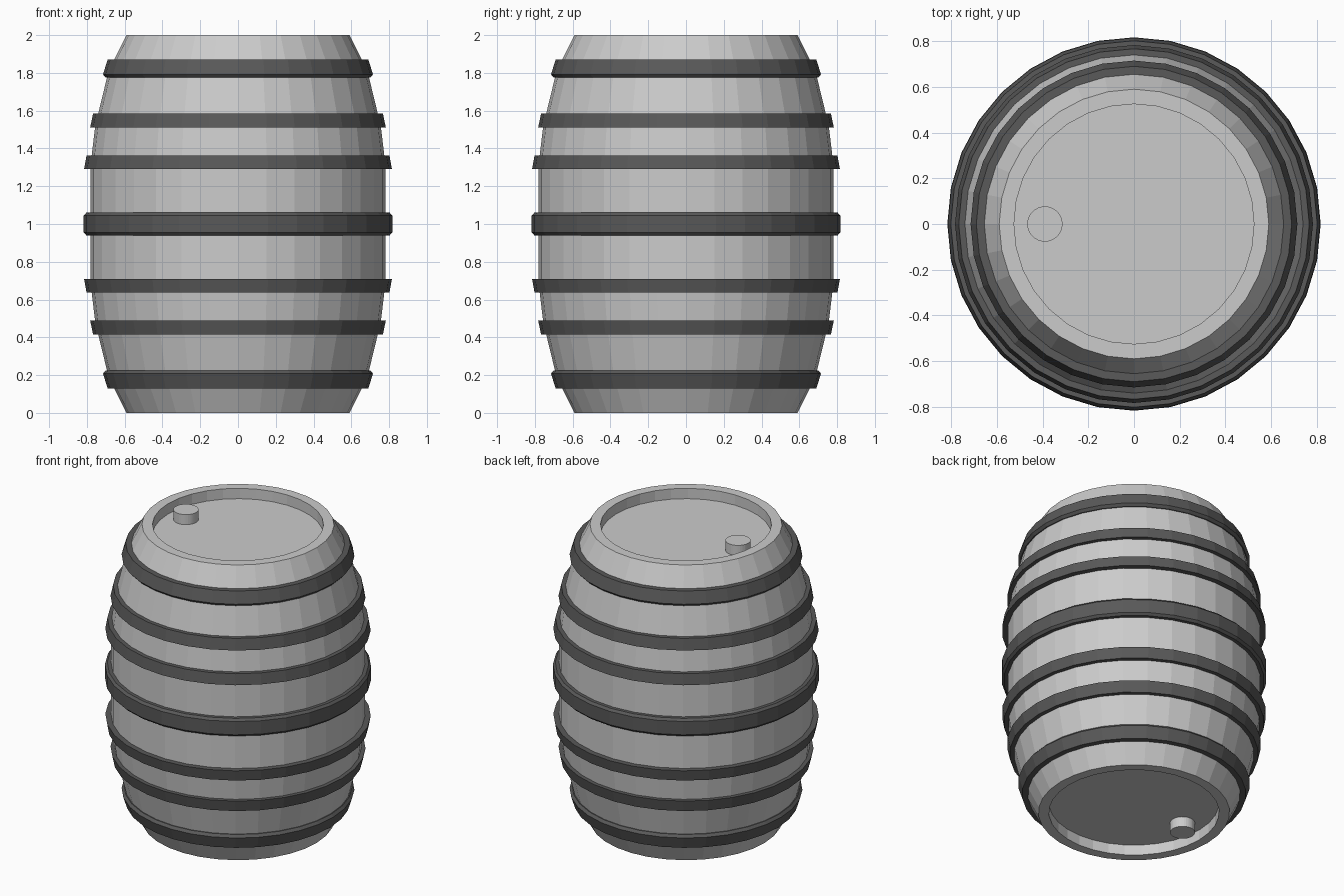
import bpy, bmesh
from math import cos, sin, pi

if "Cube" in bpy.data.objects:
    bpy.data.objects.remove(bpy.data.objects["Cube"])

SIDES = 32

dark = bpy.data.materials.new("dark_iron")
dark.diffuse_color = (0.1, 0.1, 0.1, 1)
dark.use_nodes = True
dark.node_tree.nodes["Principled BSDF"].inputs["Base Color"].default_value = dark.diffuse_color


def lathe(name, profile, closed=False, mat=None, sides=SIDES, x=0.0):
    """Spin (radius, z) points about a vertical axis at x; r = 0 makes a pole."""
    bm = bmesh.new()
    rings = []
    for r, z in profile:
        if r == 0:
            rings.append([bm.verts.new((x, 0, z))] * sides)
        else:
            rings.append([bm.verts.new((x + r * cos(2 * pi * i / sides),
                                        r * sin(2 * pi * i / sides), z))
                          for i in range(sides)])
    pairs = list(zip(rings, rings[1:]))
    if closed:
        pairs.append((rings[-1], rings[0]))
    for a, b in pairs:
        for i in range(sides):
            j = (i + 1) % sides
            bm.faces.new(dict.fromkeys((a[i], a[j], b[j], b[i])))
    bmesh.ops.recalc_face_normals(bm, faces=bm.faces)
    # merge the coplanar lid triangles into single faces
    bmesh.ops.dissolve_limit(bm, angle_limit=0.001, verts=bm.verts, edges=bm.edges)
    mesh = bpy.data.meshes.new(name)
    bm.to_mesh(mesh)
    bm.free()
    ob = bpy.data.objects.new(name, mesh)
    bpy.context.collection.objects.link(ob)
    if mat:
        mesh.materials.append(mat)
    return ob


def flip(profile):
    """Mirror a profile about the barrel's middle height."""
    return [(r, 2 - z) for r, z in reversed(profile)]


# Barrel body: recessed lid, rim and bulging staves, mirrored top to bottom
upper = [(0.78, 1.29), (0.775, 1.36), (0.757, 1.51), (0.74, 1.585),
         (0.69, 1.79), (0.655, 1.87), (0.59, 2.0),
         (0.525, 2.0), (0.525, 1.93), (0, 1.93)]
lathe("barrel_body", flip(upper) + upper)

# Iron hoops: cross-sections of the upper ones, mirrored below
hoops = {
    "end": [(0.66, 1.775), (0.70, 1.775), (0.715, 1.792), (0.69, 1.87), (0.645, 1.87)],
    "quarter": [(0.73, 1.51), (0.783, 1.51), (0.767, 1.585), (0.72, 1.585)],
    "inner": [(0.76, 1.29), (0.815, 1.29), (0.802, 1.362), (0.755, 1.362)],
}
for name, section in hoops.items():
    lathe(name + "_hoop_top", section, True, dark)
    lathe(name + "_hoop_bottom", flip(section), True, dark)
lathe("middle_hoop", [(0.76, 0.94), (0.803, 0.94), (0.817, 0.955), (0.817, 1.045),
                      (0.803, 1.06), (0.76, 1.06)], True, dark)

# Bungs on both lids
bung = [(0, 1.92), (0.077, 1.92), (0.077, 1.998), (0, 1.998)]
lathe("bung_top", bung, x=-0.39)
lathe("bung_bottom", flip(bung), x=-0.39)
